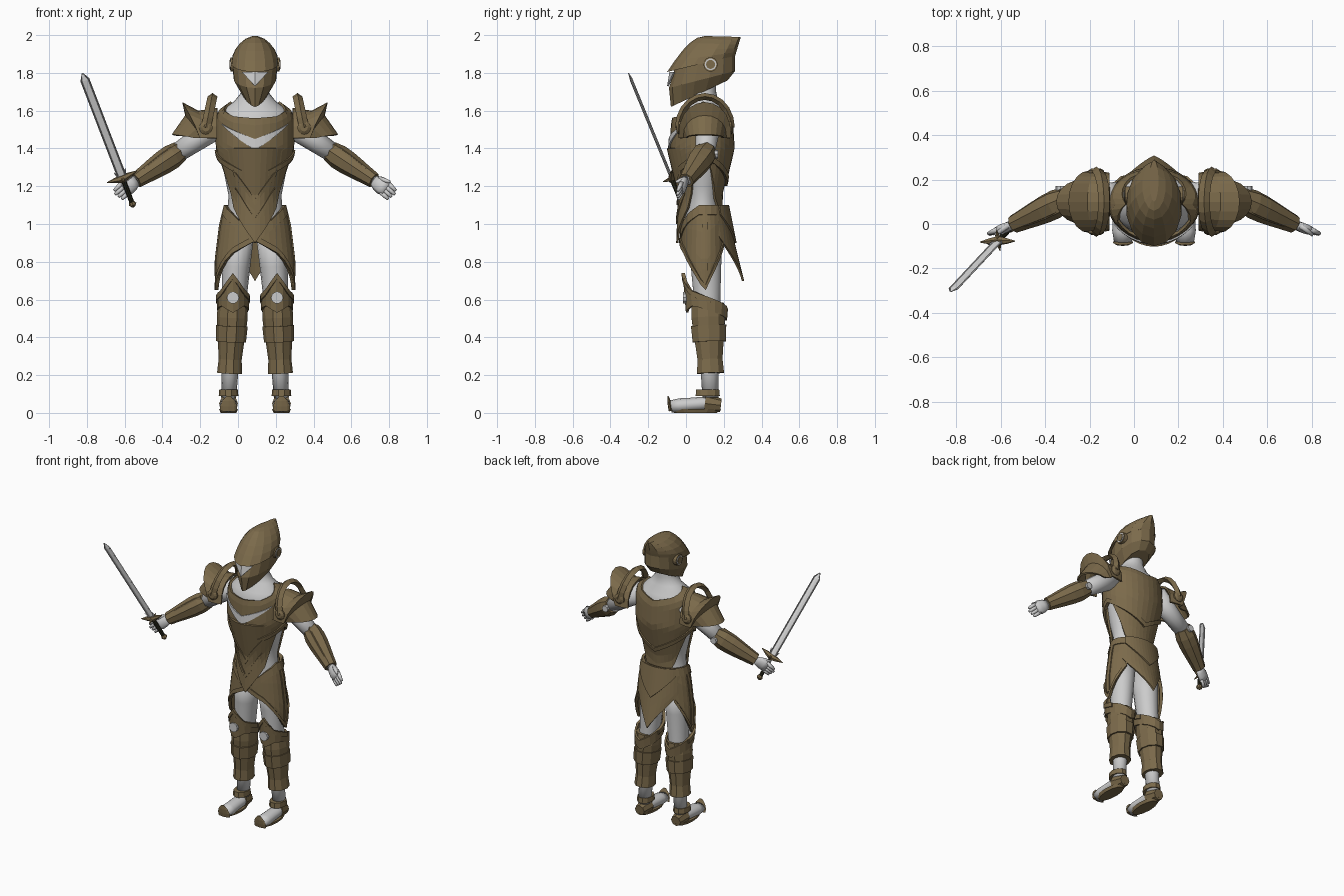
import bpy
import bmesh
from math import sin, cos, radians, pi
from mathutils import Vector, Matrix

cube = bpy.data.objects.get("Cube")
if cube:
    bpy.data.objects.remove(cube, do_unlink=True)

X, Y, Z = Matrix.Identity(3)
CENTRE = X * 0.09  # body axis; the sword arm makes the model lopsided


def material(name, *rgb):
    m = bpy.data.materials.new(name)
    m.use_nodes = True
    m.diffuse_color = (*rgb, 1)
    m.node_tree.nodes["Principled BSDF"].inputs["Base Color"].default_value = (*rgb, 1)
    return m


BRONZE = material("bronze_brown", 0.2, 0.145, 0.07)
SKIN = material("pale_grey", 0.6, 0.6, 0.6)
STEEL = material("steel_grey", 0.4, 0.4, 0.4)
SILVER = material("light_silver", 0.8, 0.8, 0.8)
GRIP = material("dark_grip", 0.02, 0.02, 0.01)


def build(name, verts, faces, mat, mirror=True, thick=0, smooth=False, matrix=None):
    me = bpy.data.meshes.new(name)
    me.from_pydata(verts, [], faces)
    if not thick:
        bm = bmesh.new()
        bm.from_mesh(me)
        bmesh.ops.recalc_face_normals(bm, faces=bm.faces)
        bm.to_mesh(me)
        bm.free()
    me.materials.append(mat)
    for polygon in me.polygons:
        polygon.use_smooth = smooth
    ob = bpy.data.objects.new(name, me)
    bpy.context.collection.objects.link(ob)
    ob.matrix_world = matrix or Matrix.Translation(CENTRE)
    if mirror:
        ob.modifiers.new("Mirror", "MIRROR")
    if thick:
        solid = ob.modifiers.new("Thickness", "SOLIDIFY")
        solid.thickness, solid.offset = thick, -1


def grid_faces(columns, height):
    """Quads over a sheet of columns, each of the given number of points."""
    return [(i * height + j, (i + 1) * height + j, (i + 1) * height + j + 1, i * height + j + 1)
            for i in range(columns - 1) for j in range(height - 1)]


def loft(name, rings, mat, **options):
    """Bridge equal closed loops and cap both ends."""
    n = len(rings[0])
    faces = [(i * n + j, i * n + (j + 1) % n, (i + 1) * n + (j + 1) % n, (i + 1) * n + j)
             for i in range(len(rings) - 1) for j in range(n)]
    end = n * len(rings)
    faces += [tuple(range(n)), tuple(range(end - n, end))]
    build(name, [point for ring in rings for point in ring], faces, mat, **options)


def tube(name, path, radii, mat=BRONZE, flat=1, sides=8, hint=X, **options):
    """Loft ellipses along a path; two path points are split evenly between the radii."""
    path = [Vector(p) for p in path]
    last = len(radii) - 1
    if len(path) == 2:
        path = [path[0].lerp(path[1], i / last) for i in range(last + 1)]
    rings = []
    for i, (centre, radius) in enumerate(zip(path, radii)):
        along = (path[min(i + 1, last)] - path[max(i - 1, 0)]).normalized()
        wide = (hint - along * hint.dot(along)).normalized()
        deep = along.cross(wide) * flat
        turns = [2 * pi * k / sides for k in range(sides)]
        rings.append([centre + radius * (wide * cos(t) + deep * sin(t)) for t in turns])
    loft(name, rings, mat, **options)


def lookup(table, x):
    """Linear interpolation of the columns after the first."""
    if x <= table[0][0]:
        return table[0][1:]
    for a, b in zip(table, table[1:]):
        if x <= b[0]:
            f = (x - a[0]) / (b[0] - a[0])
            return [p + (q - p) * f for p, q in zip(a[1:], b[1:])]
    return table[-1][1:]


def plate(name, profile, low, top, start, stop, lift, mat=BRONZE, cols=8, rows=6,
          cx=0, cy=0.09, keel=0, thick=0.012, smooth=False):
    """Sheet around a body profile; angle zero is the front, edges are (angle, height)."""
    verts = []
    for i in range(cols + 1):
        degrees = start + (stop - start) * i / cols
        a = radians(degrees)
        bottom, = lookup(low, abs(degrees))
        height = lookup(top, abs(degrees))[0] - bottom
        for j in range(rows + 1):
            z = bottom + height * j / rows
            rx, ry = lookup(profile, z)
            push = keel * max(cos(a), 0) ** 3
            verts.append((cx + (rx + lift) * sin(a), cy - (ry + lift) * cos(a) - push, z))
    build(name, verts, grid_faces(cols + 1, rows + 1), mat, thick=thick, smooth=smooth)


def trimmed(name, profile, low, top, start, stop, lift, **options):
    """A plate with a raised band along its lower edge."""
    plate(name, profile, low, top, start, stop, lift, **options)
    band = [(angle, z + 0.03) for angle, z in low]
    plate(name + "_trim", profile, low, band, start, stop, lift + 0.008, **(options | {"rows": 1}))


# Body: profile rows are height, half width, half depth
TORSO = [(0.9, 0.16, 0.1), (1.15, 0.14, 0.09), (1.4, 0.19, 0.15), (1.55, 0.19, 0.14),
         (1.6, 0.18, 0.12), (1.65, 0.11, 0.08), (1.7, 0.07, 0.07)]
plate("torso_and_neck", TORSO, [(0, 0.9)], [(0, 1.8)], 0, 180, 0, SKIN, cols=12, rows=18, smooth=True)
tube("leg", [(0.09, 0.1, 0.95), (0.14, 0.13, 0.08)], [0.085, 0.075, 0.065, 0.06, 0.045, 0.04], SKIN,
     flat=1.1, sides=14, smooth=True)
shoulder, elbow, wrist = Vector((0.17, 0.12, 1.54)), Vector((0.42, 0.1, 1.37)), Vector((0.63, 0, 1.23))
tube("upper_arm", [shoulder, elbow], [0.07, 0.06, 0.05], SKIN, sides=12, hint=Y, smooth=True)
tube("lower_arm", [elbow, wrist], [0.045, 0.04, 0.03], SKIN, sides=12, hint=Y, smooth=True)

# Hands
reach, across = Vector((0.8, -0.35, -0.55)).normalized(), Vector((0.55, 0, 0.8)).normalized()
hand = dict(mat=SKIN, hint=across, smooth=True)
tube("palm", [wrist, wrist + reach * 0.085], [0.03, 0.042, 0.046, 0.04], flat=0.5, **hand)
for k in range(4):
    root = wrist + reach * 0.07 + across * (0.03 - 0.02 * k)
    tip = root + reach * (0.065 - 0.008 * abs(k - 1)) - Z * 0.01
    tube("finger", [root, tip], [0.013, 0.012, 0.008], **hand)
thumb = wrist + reach * 0.02 + across * 0.025
tube("thumb", [thumb, thumb + reach * 0.07 - Y * 0.02 + Z * 0.02], [0.014, 0.012, 0.007], **hand)

# Cuirass
chest_low = [(0, 1.22), (90, 1.36)]
trimmed("chest_plate", TORSO, chest_low, [(0, 1.56), (35, 1.57), (90, 1.65)], 0, 90, 0.018, keel=0.01, rows=9)
plate("chest_chevron", TORSO, [(0, 1.39), (56, 1.53)], [(0, 1.45), (56, 1.53)], 0, 56, 0.025, SKIN,
      keel=0.01, thick=0.008)
plate("belly_plate", TORSO, [(0, 0.9), (50, 1.1), (75, 1.35)], [(0, 1.4)], 0, 75, 0.012, keel=0.03)
for z in (1, 1.1):
    plate("belly_chevron", TORSO, [(0, z), (40, z + 0.16)], [(0, z + 0.03), (40, z + 0.19)],
          0, 40, 0.018, rows=1, keel=0.03)
trimmed("back_plate", TORSO, [(90, 1.36), (180, 1.2)], [(90, 1.65), (180, 1.57)], 90, 180, 0.018, rows=9)
plate("lower_back_plate", TORSO, [(100, 1.35), (135, 1.1), (180, 1.05)], [(0, 1.4)], 100, 180, 0.012)

# Hip armour
HIP = [(0.6, 0.19, 0.1), (0.8, 0.195, 0.12), (1, 0.17, 0.11), (1.1, 0.145, 0.1)]
TAIL = [(0.7, 0.12, 0.2), (0.9, 0.17, 0.15), (1.1, 0.15, 0.11)]
hip_top = [(0, 0.95), (40, 1.05), (75, 1.1)]
leaf = [(0, 0.91), (38, 0.84), (90, 0.64), (138, 0.88)]
trimmed("hip_tasset", HIP, leaf, hip_top, 0, 138, 0.014, cols=12, cy=0.1)
plate("belt", HIP, [(angle, z - 0.05) for angle, z in hip_top], hip_top, 0, 180, 0.02, cols=12, rows=1, cy=0.1)
plate("hip_ridge", HIP, [(0, 0.7)], [(0, 1.05)], 84, 96, 0.02, cols=2, cy=0.1)
plate("tail_plate", TAIL, [(118, 0.95), (180, 0.7)], [(0, 1.1)], 118, 180, 0.018)
plate("tail_upper_plate", TAIL, [(130, 1.05), (180, 0.9)], [(0, 1.1)], 130, 180, 0.028)

# Greaves and knee guards
knee, ankle = Vector((0.117, 0.115, 0.58)), Vector((0.135, 0.13, 0.21))
tube("greave", [knee, ankle], [0.078, 0.082, 0.076, 0.068, 0.061, 0.066], flat=1.14, sides=10)
middle = [knee.lerp(ankle, f) for f in (0.32, 0.55)]
tube("greave_band", middle, [0.084, 0.079], flat=1.17, sides=10)
KNEE = [(0.5, 0.076, 0.1), (0.74, 0.076, 0.12)]
guard_top = [(0, 0.74), (45, 0.65), (180, 0.55)]
around_knee = dict(cx=knee.x, cy=0.11, cols=16)
plate("knee_guard", KNEE, [(0, 0.53), (50, 0.57), (180, 0.49)], guard_top, -180, 180, 0.008, **around_knee)
plate("knee_trim", KNEE, [(angle, z - 0.03) for angle, z in guard_top], guard_top, -100, 100, 0.014,
      rows=1, **around_knee)
tube("knee_disc", [(knee.x, 0.02, 0.61), (knee.x, -0.016, 0.61)], [0.032, 0.032], SKIN, sides=10)

# Feet and sandals
foot = X * 0.14
tube("foot", [foot + Y * 0.17 + Z * 0.055, foot - Y * 0.08 + Z * 0.035], [0.03, 0.042, 0.046, 0.046, 0.048, 0.04],
     SKIN, flat=0.8, sides=12, smooth=True)
tube("sole", [foot + Y * 0.05, foot + Y * 0.05 + Z * 0.02], [0.042, 0.05], flat=2.7, sides=12)
tube("heel_guard", [foot + Y * 0.185 + Z * 0.04, foot + Y * 0.1 + Z * 0.05], [0.036, 0.05])
tube("ankle_strap", [foot + Y * 0.115 + Z * 0.09, foot + Y * 0.115 + Z * 0.125], [0.052, 0.049], flat=1.3, sides=10)
tube("curled_toe", [foot - Y * 0.08 + Z * 0.01, foot - Y * 0.095 + Z * 0.09], [0.045, 0.045, 0.035, 0.01], flat=0.25)

# Pauldrons: arches (outward position, half depth, crown height) bulging outward to a flared crest
arches = [(0.2, 0.13, 0.16), (0.3, 0.14, 0.145), (0.385, 0.14, 0.19), (0.37, 0.115, 0.12), (0.44, 0.1, 0.02)]
turns = [pi * k / 10 for k in range(11)]
verts = [(0.2 + (out - 0.2) * (0.5 + sin(t) / 2), 0.1 - depth * cos(t), 1.455 + crown * sin(t) ** 0.8)
         for out, depth, crown in arches for t in turns]
build("pauldron", verts, grid_faces(len(arches), len(turns)), BRONZE, thick=0.012)
tube("pauldron_rim", [(0.26 - 0.035 * sin(t), 0.1 - 0.14 * cos(t), 1.51 + 0.165 * sin(t)) for t in turns],
     [0.026] * len(turns), flat=0.7, sides=4)
for y, push in ((-0.03, -0.02), (0.23, 0.02)):
    stud = Vector((0.26, y, 1.51))
    tube("pauldron_disc", [stud, stud + Y * push], [0.036, 0.036, 0.02], sides=12)

# Forearm guards
tube("forearm_guard", [elbow.lerp(wrist, -0.12), wrist], [0.055, 0.066, 0.064, 0.057, 0.049, 0.042], hint=Y)
ridge = Vector((0, -0.03, 0.035))
tube("forearm_ridge", [elbow + ridge, wrist + ridge / 2], [0.022, 0.028, 0.024, 0.012], sides=5, hint=Y)
tube("elbow_disc", [elbow + Y * 0.03, elbow + Y * 0.07], [0.022, 0.022], SKIN)


# Helmet: tilted rings, each from a front to a rear (depth, height) with a half width
def helm_ring(front, rear, half, sharp=0, sides=14):
    ring = []
    for k in range(sides):
        t = 2 * pi * k / sides
        y, z = Vector(front).lerp(Vector(rear), (1 - cos(t)) / 2)
        ring.append((half * sin(t) * (1 - sharp * cos(t)), y, z))
    return ring


def crown_ring(f):
    bend = f * pi / 2
    return helm_ring((0.2 * f - 0.1, 1.805 + 0.19 * sin(bend)), (0.26 + 0.03 * f, 1.89 + 0.1 * f),
                     0.02 + 0.107 * cos(bend))


loft("helmet_crown", [crown_ring(k / 5) for k in range(6)], BRONZE, mirror=False)
loft("helmet_guard", [helm_ring((-0.08, 1.62), (0.22, 1.76), 0.07, 0.4), helm_ring((-0.09, 1.72), (0.26, 1.81), 0.115, 0.1),
                      helm_ring((-0.06, 1.82), (0.26, 1.9), 0.12)], BRONZE, mirror=False)
build("face_opening", [(0, -0.1, 1.73), (0.07, -0.065, 1.805), (0, -0.088, 1.805)], [(0, 1, 2)], SKIN, thick=0.008)
ear = Y * 0.13 + Z * 1.845
for out, radius, mat in ((0.13, 0.038, BRONZE), (0.133, 0.031, SKIN), (0.136, 0.024, BRONZE)):
    tube("ear_disc", [ear + X * 0.1, ear + X * out], [radius, radius], mat, sides=14, hint=Y)

# Sword, modelled upright at its guard and then turned into the right hand
up = Vector((-0.215, -0.23, 0.56)).normalized()
side = Vector((0.93, 0.03, 0.36))
side = (side - up * side.dot(up)).normalized()
turn = Matrix((side, up.cross(side), up)).transposed().to_4x4()
sword = dict(mirror=False, matrix=Matrix.Translation((-0.61, -0.075, 1.24)) @ turn)
hilt = Vector()
tube("blade", [hilt, Z * 0.64], [0.022] * 15 + [0.002], SILVER, flat=0.25, sides=4, **sword)
tube("grip", [hilt, Z * -0.15], [0.013, 0.013], GRIP, **sword)
tube("pommel", [Z * -0.14, Z * -0.17], [0.014, 0.021, 0.01], **sword)
for s in (X, -X):
    tube("blade_edge", [s * 0.02, s * 0.02 + Z * 0.6, s * 0.002 + Z * 0.64], [0.005, 0.005, 0.002],
         STEEL, sides=4, **sword)
    tube("blade_prong", [s * 0.014, s * 0.032 + Z * 0.05], [0.008, 0.002], STEEL, sides=4, **sword)
    tube("guard_arm", [hilt, s * 0.085 + Z * 0.012], [0.022, 0.014, 0.002], sides=6, hint=Y, **sword)
for s in (Y, -Y):
    tube("guard_spike", [hilt, s * 0.05], [0.015, 0.002], sides=6, **sword)
